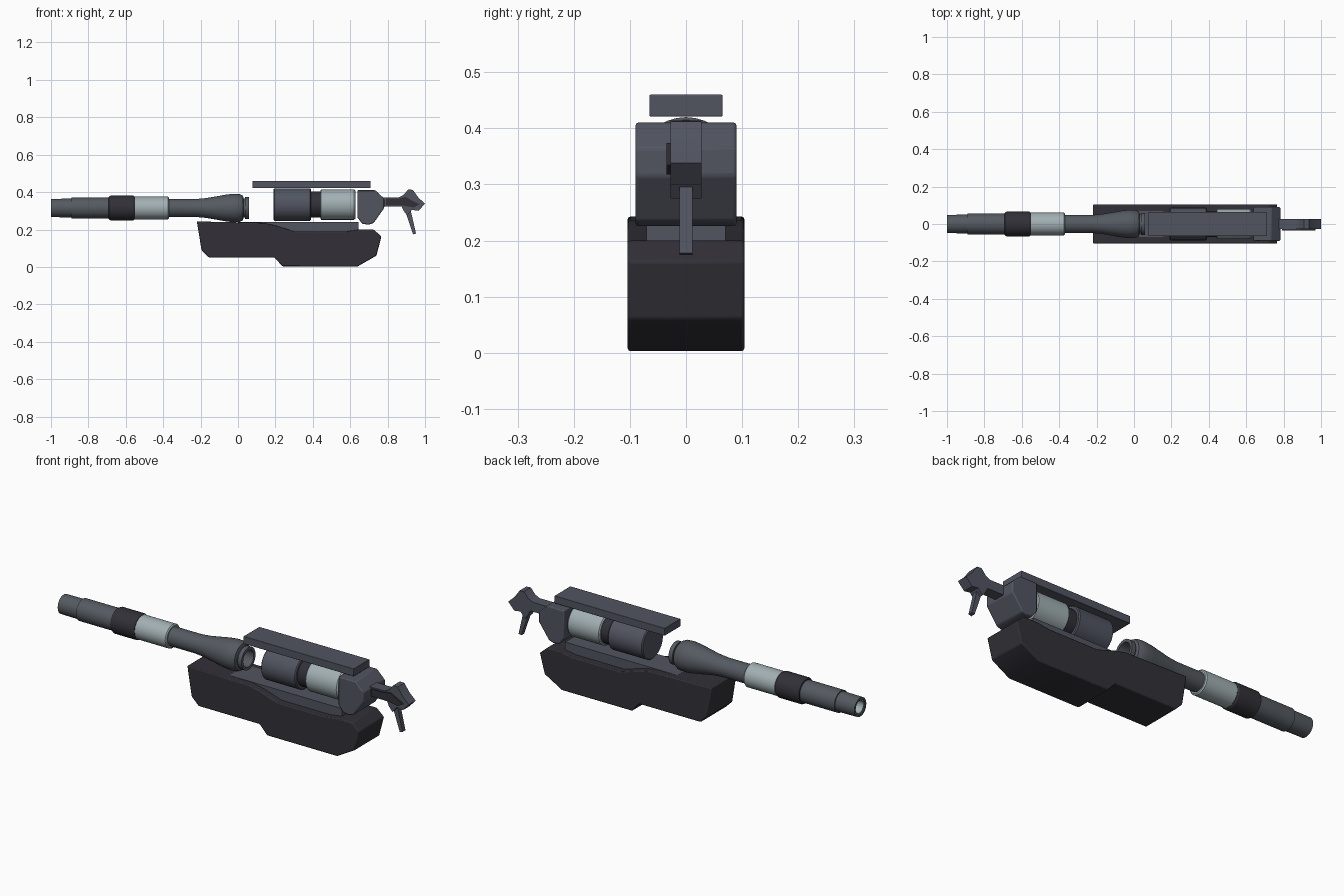
import bpy, bmesh, math
from mathutils import Vector


def material(name, rgb):
    m = bpy.data.materials.new(name)
    m.diffuse_color = (*rgb, 1)
    return m


DARK = material("charcoal", (0.032, 0.030, 0.039))
STEEL = material("blue grey", (0.082, 0.090, 0.118))
BARREL = material("barrel grey", (0.090, 0.102, 0.120))
LIGHT = material("pale grey", (0.36, 0.43, 0.45))


def finish(name, bm, mat, bevel=0.0):
    bmesh.ops.recalc_face_normals(bm, faces=bm.faces)
    me = bpy.data.meshes.new(name)
    bm.to_mesh(me)
    bm.free()
    me.materials.append(mat)
    ob = bpy.data.objects.new(name, me)
    bpy.context.collection.objects.link(ob)
    if bevel:
        mod = ob.modifiers.new("edge", 'BEVEL')
        mod.width, mod.segments, mod.limit_method = bevel, 2, 'ANGLE'
    bpy.ops.object.select_all(action='DESELECT')
    ob.select_set(True)
    bpy.context.view_layer.objects.active = ob
    bpy.ops.object.shade_smooth_by_angle(angle=math.radians(30))
    return ob


def slab(name, profile, y0, y1, mat, bevel=0.0):
    """Extrude an x-z outline across y."""
    bm = bmesh.new()
    f = bm.faces.new([bm.verts.new((x, y0, z)) for x, z in profile])
    r = bmesh.ops.extrude_face_region(bm, geom=[f])
    vs = [v for v in r["geom"] if isinstance(v, bmesh.types.BMVert)]
    bmesh.ops.translate(bm, verts=vs, vec=Vector((0, y1 - y0, 0)))
    return finish(name, bm, mat, bevel)


def box(name, x0, x1, hy, z0, z1, mat, bevel=0.0):
    return slab(name, [(x0, z0), (x1, z0), (x1, z1), (x0, z1)], -hy, hy, mat, bevel)


def lathe(name, profile, zc, mat, n=32):
    """Revolve (x, radius) pairs around a lengthwise axis at height zc."""
    bm = bmesh.new()
    rings = []
    for x, r in profile:
        rings.append([bm.verts.new((x, r * math.cos(2 * math.pi * i / n),
                                    zc + r * math.sin(2 * math.pi * i / n)))
                      for i in range(n)])
    for a, b in zip(rings, rings[1:]):
        for i in range(n):
            j = (i + 1) % n
            bm.faces.new((a[i], a[j], b[j], b[i]))
    bm.faces.new(rings[0])
    bm.faces.new(rings[-1])
    return finish(name, bm, mat)


# Lower housing and the plate set into its top
slab("lower_housing", [
    (-0.22, 0.243), (0.135, 0.236), (0.20, 0.222), (0.30, 0.19), (0.58, 0.19),
    (0.645, 0.20), (0.725, 0.20), (0.767, 0.163), (0.74, 0.06), (0.64, 0.003),
    (0.238, 0.003), (0.195, 0.05), (-0.155, 0.05), (-0.195, 0.09)],
    -0.104, 0.104, DARK, 0.005)
box("housing_top_plate", 0.0, 0.645, 0.07, 0.185, 0.239, STEEL)

# Barrel, from the open muzzle to the flared breech
AX = 0.315
lathe("muzzle", [(-0.93, 0.038), (-1.0, 0.038), (-1.0, 0.049), (-0.89, 0.050),
                 (-0.89, 0.056), (-0.68, 0.056)], AX, BARREL)
lathe("muzzle_liner", [(-0.935, 0.032), (-0.995, 0.032), (-0.995, 0.040), (-0.935, 0.040)],
      AX, LIGHT)
lathe("dark_sleeve", [(-0.692, 0.055), (-0.69, 0.061), (-0.682, 0.066), (-0.56, 0.066),
                      (-0.552, 0.061), (-0.55, 0.055)], AX, DARK)
lathe("pale_sleeve", [(-0.552, 0.055), (-0.55, 0.061), (-0.375, 0.061), (-0.37, 0.055)],
      AX, LIGHT)
lathe("breech_cone", [(-0.38, 0.048), (-0.225, 0.048), (-0.17, 0.053), (-0.06, 0.072),
                      (-0.02, 0.076), (0.01, 0.074), (0.026, 0.066), (0.03, 0.05),
                      (0.038, 0.05), (0.038, 0.058), (0.06, 0.058), (0.06, 0.043),
                      (0.0, 0.043)], AX, BARREL)

# Receiver drums
lathe("front_drum", [(0.19, 0.082), (0.195, 0.087), (0.385, 0.087), (0.39, 0.082)], 0.333, STEEL)
lathe("drum_gap", [(0.385, 0.07), (0.445, 0.07)], 0.333, DARK)
lathe("rear_drum", [(0.44, 0.075), (0.445, 0.081), (0.62, 0.081), (0.628, 0.075)], 0.333, LIGHT)

# Top rail
box("top_rail", 0.077, 0.709, 0.065, 0.421, 0.46, STEEL, 0.002)

# Rear block
slab("rear_block", [(0.638, 0.41), (0.735, 0.41), (0.782, 0.365), (0.782, 0.315),
                    (0.725, 0.235), (0.70, 0.226), (0.665, 0.23), (0.638, 0.265)],
     -0.09, 0.09, STEEL, 0.005)

# Rear handle with its dark side inlay and lever
slab("rear_handle", [(0.775, 0.372), (0.86, 0.372), (0.885, 0.385), (0.91, 0.414),
                     (0.935, 0.412), (0.965, 0.37), (1.0, 0.338), (0.965, 0.30),
                     (0.93, 0.305), (0.905, 0.275), (0.885, 0.30), (0.875, 0.323),
                     (0.775, 0.323)], -0.028, 0.028, STEEL)
slab("handle_inlay", [(0.79, 0.366), (0.86, 0.366), (0.895, 0.374), (0.97, 0.335),
                      (0.94, 0.318), (0.88, 0.328), (0.79, 0.328)], -0.035, -0.027, DARK)
slab("lever", [(0.895, 0.295), (0.925, 0.295), (0.952, 0.178), (0.936, 0.174)],
     -0.012, 0.012, STEEL)
